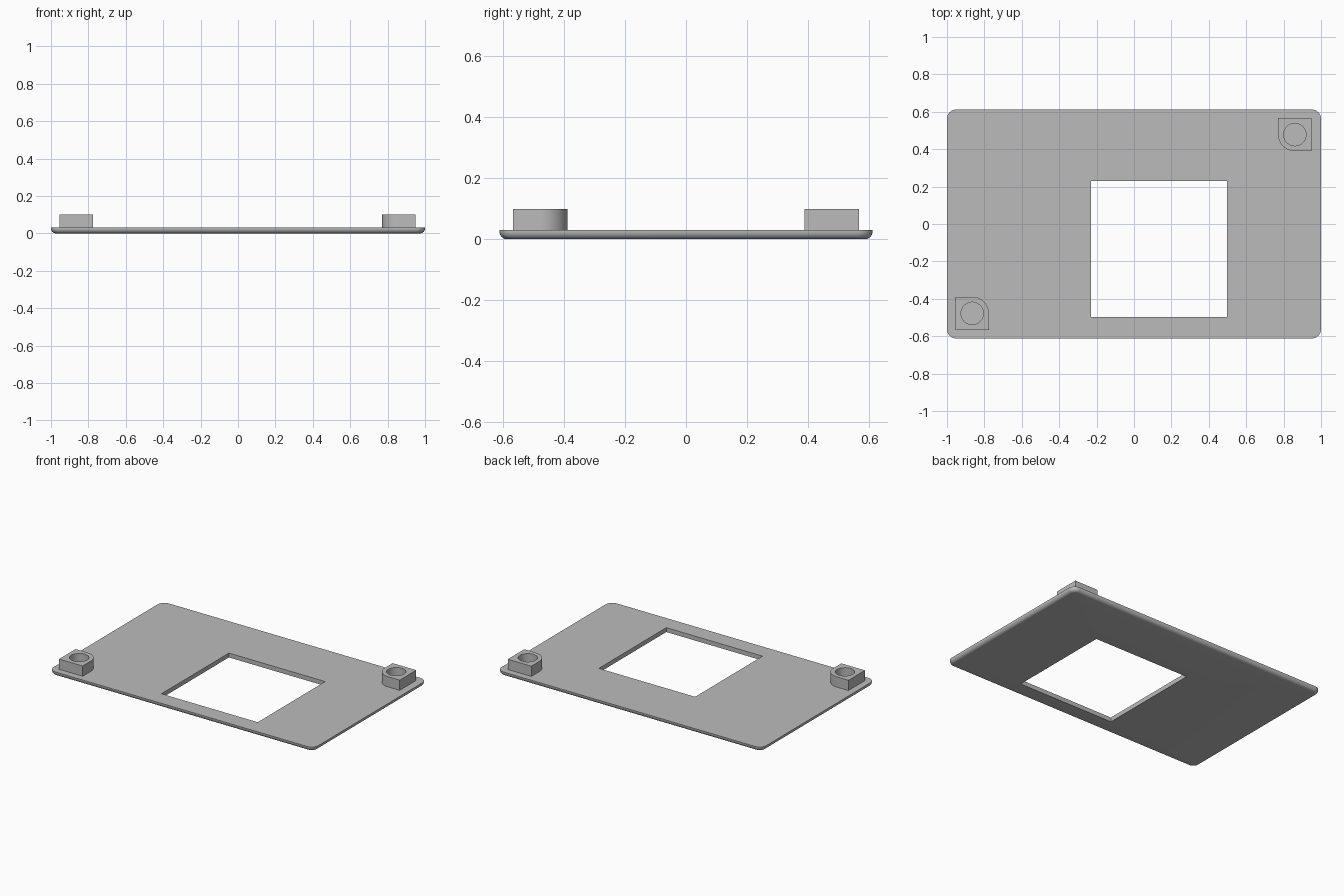
import bpy, bmesh, math

cube = bpy.data.objects.get("Cube")
if cube:
    bpy.data.objects.remove(cube, do_unlink=True)

grey = bpy.data.materials.new("plain grey")
grey.use_nodes = True
COLOUR = (0.5, 0.5, 0.5, 1)
grey.diffuse_color = COLOUR
grey.node_tree.nodes["Principled BSDF"].inputs["Base Color"].default_value = COLOUR


def rounded_rect(x0, x1, y0, y1, radii, steps=12):
    """Counter-clockwise outline; radii start at the +x +y corner."""
    points = []
    corners = ((x1, y1, 1, 1), (x0, y1, -1, 1), (x0, y0, -1, -1), (x1, y0, 1, -1))
    for i, ((x, y, sx, sy), r) in enumerate(zip(corners, radii)):
        if r == 0:
            points.append((x, y))
            continue
        for k in range(steps + 1):
            a = math.pi / 2 * (i + k / steps)
            points.append((x - sx * r + r * math.cos(a), y - sy * r + r * math.sin(a)))
    return points


def circle(cx, cy, r, steps=48):
    return [(cx + r * math.cos(math.tau * k / steps), cy + r * math.sin(math.tau * k / steps))
            for k in range(steps)]


def add_loop(bm, points, z):
    verts = [bm.verts.new((x, y, z)) for x, y in points]
    edges = [bm.edges.new((v, verts[i - 1])) for i, v in enumerate(verts)]
    return verts, edges


def skin(bm, lower, upper):
    for i in range(len(lower)):
        bm.faces.new((lower[i - 1], lower[i], upper[i], upper[i - 1]))


def pierced_solid(name, outer_loops, hole, bottom=True):
    """Skin stacked (outline, z) loops and cap them around a straight hole."""
    bm = bmesh.new()
    outer = [add_loop(bm, pts, z) for pts, z in outer_loops]
    inner = [add_loop(bm, hole, z) for z in (outer_loops[0][1], outer_loops[-1][1])]
    for low, high in zip(outer, outer[1:]):
        skin(bm, low[0], high[0])
    skin(bm, inner[0][0], inner[1][0])
    for end in ((0, -1) if bottom else (-1,)):
        bmesh.ops.triangle_fill(bm, edges=outer[end][1] + inner[end][1], use_beauty=True)
    bmesh.ops.recalc_face_normals(bm, faces=bm.faces)
    # Outward check on the top cap
    top = max(bm.faces, key=lambda f: f.calc_center_median().z)
    if top.normal.z < 0:
        bmesh.ops.reverse_faces(bm, faces=bm.faces)
    mesh = bpy.data.meshes.new(name)
    bm.to_mesh(mesh)
    bm.free()
    mesh.materials.append(grey)
    obj = bpy.data.objects.new(name, mesh)
    bpy.context.collection.objects.link(obj)
    bpy.ops.object.select_all(action='DESELECT')
    obj.select_set(True)
    bpy.context.view_layer.objects.active = obj
    bpy.ops.object.shade_smooth_by_angle(angle=math.radians(30))
    return obj


# Cover plate: rounded corners, filleted lower rim, square window
THICK, FILLET, CORNER = 0.03, 0.026, 0.05
loops = []
for k in range(9):
    a = math.pi / 2 * k / 8
    inset = FILLET * (1 - math.sin(a))
    outline = rounded_rect(-1 + inset, 1 - inset, -0.612 + inset, 0.612 - inset,
                           [CORNER - inset] * 4)
    loops.append((outline, FILLET * (1 - math.cos(a))))
loops.append((rounded_rect(-1, 1, -0.612, 0.612, [CORNER] * 4), THICK))
window = rounded_rect(-0.23, 0.497, -0.497, 0.23, [0] * 4)
pierced_solid("cover_plate", loops, window)

# Two screw bosses, each with the corner facing the middle rounded
HALF, TOP = 0.089, 0.1
for name, cx, cy, round_corner in (("back_left_boss", 0.86, 0.478, 2),
                                   ("front_right_boss", -0.865, -0.478, 0)):
    radii = [HALF if i == round_corner else 0 for i in range(4)]
    outline = rounded_rect(cx - HALF, cx + HALF, cy - HALF, cy + HALF, radii)
    pierced_solid(name, [(outline, THICK), (outline, TOP)], circle(cx, cy, 0.06), bottom=False)
